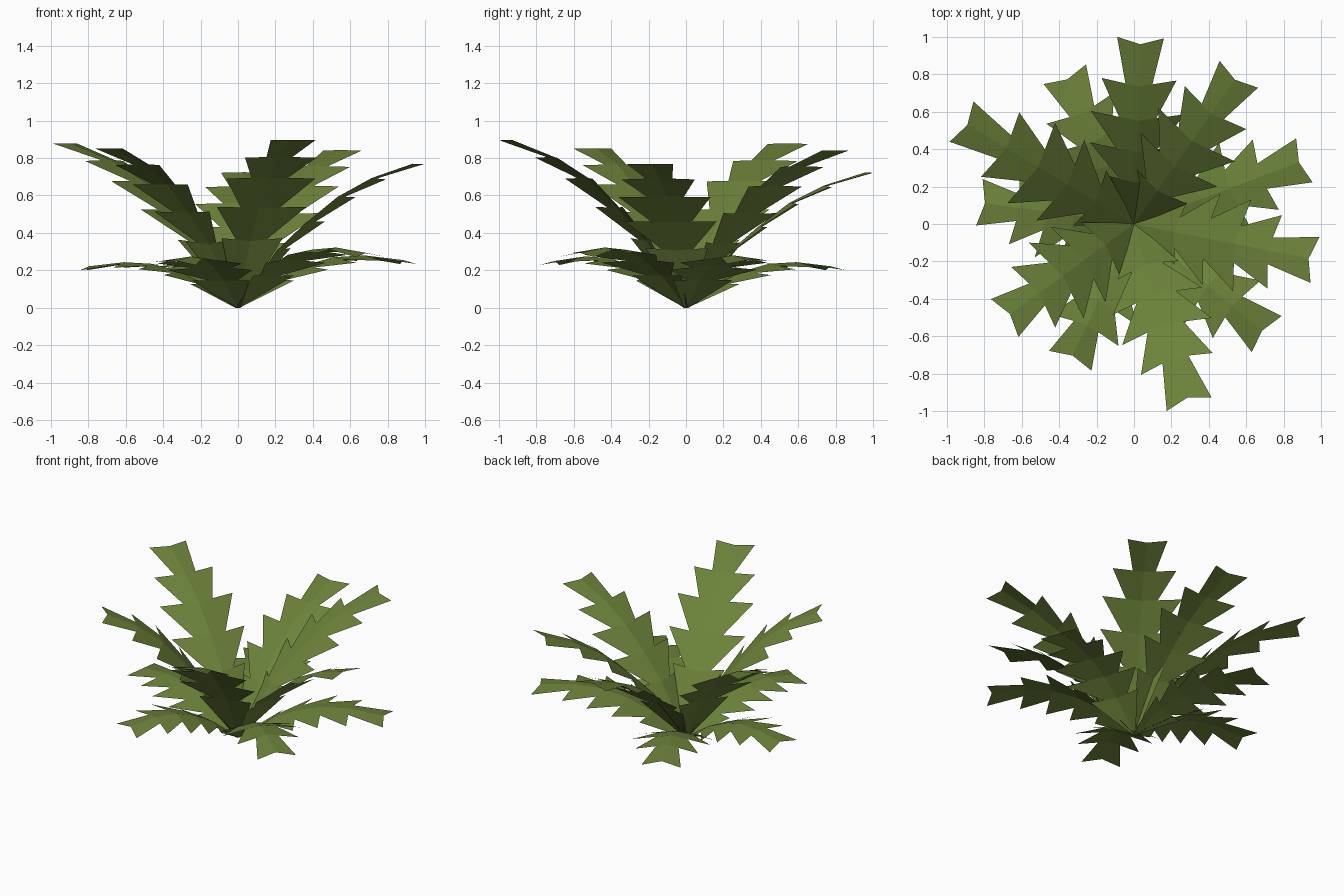
import bpy, bmesh, math
from mathutils import Vector

if "Cube" in bpy.data.objects:
    bpy.data.objects.remove(bpy.data.objects["Cube"])

green = bpy.data.materials.new("leaf green")
green.diffuse_color = (0.15, 0.225, 0.042, 1)
green.use_nodes = True
green.node_tree.nodes["Principled BSDF"].inputs["Base Color"].default_value = green.diffuse_color

# Rows along a frond: fraction of length, half width of teeth, neck ratio
RUN = [0, 0.23, 0.40, 0.575, 0.765, 1.0]
WIDE = [0.012, 0.17, 0.25, 0.25, 0.2, 0.125]
NECK = [1, 0.5, 0.44, 0.40, 0.36, 1]
UPPER_Z = [0, 0.36, 0.54, 0.70, 0.815, 0.905]
LOWER_Z = [0, 0.15, 0.225, 0.27, 0.28, 0.255]
SWEEP = 0.033


def frond(name, angle, reach, lift, heights, droop):
    """Ridged leaf of stacked flaring segments that arches outwards."""
    a = math.radians(angle)
    out = Vector((math.cos(a), math.sin(a), 0))
    side = Vector((-math.sin(a), math.cos(a), 0))
    up = Vector((0, 0, 1))
    length = reach - 0.03
    rib = [out * (r * length) + up * (z * lift) for r, z in zip(RUN, heights)]
    bm = bmesh.new()
    mid = [bm.verts.new(p) for p in rib]
    for s in (-1, 1):
        tips, necks = [], []
        for i, p in enumerate(rib):
            t = (rib[min(i + 1, 5)] - rib[max(i - 1, 0)]).normalized()
            n = t.cross(side)
            if n.z < 0:
                n = -n
            # tooth corner: swept forwards and folded down from the rib
            off = side * (s * WIDE[i]) - n * (droop * WIDE[i])
            if i:
                off += t * SWEEP
            tips.append(p + off)
            necks.append(p + off * NECK[i])
        for i in range(5):
            f = [mid[i], bm.verts.new(necks[i]), bm.verts.new(tips[i + 1]), mid[i + 1]]
            bm.faces.new(f if s < 0 else f[::-1])
    me = bpy.data.meshes.new(name)
    bm.to_mesh(me)
    bm.free()
    me.materials.append(green)
    ob = bpy.data.objects.new(name, me)
    bpy.context.collection.objects.link(ob)


# Tall upper fronds: angle, reach, height factor
for k, (a, r, h) in enumerate([(88, 0.99, 0.80), (55, 0.97, 0.93), (149.3, 1.065, 0.97),
                               (-144, 0.848, 0.94), (-73, 1.0, 0.99), (-11.2, 0.98, 0.85)]):
    frond(f"upper_frond_{k + 1}", a, r, h, UPPER_Z, 0.11)

# Low spreading fronds
for k, (a, r, h) in enumerate([(20.5, 0.97, 1.0), (-39.7, 0.92, 1.15), (-115, 0.805, 0.98),
                               (172, 0.833, 0.87), (114.8, 0.88, 0.87)]):
    frond(f"lower_frond_{k + 1}", a, r, h, LOWER_Z, 0.14)
